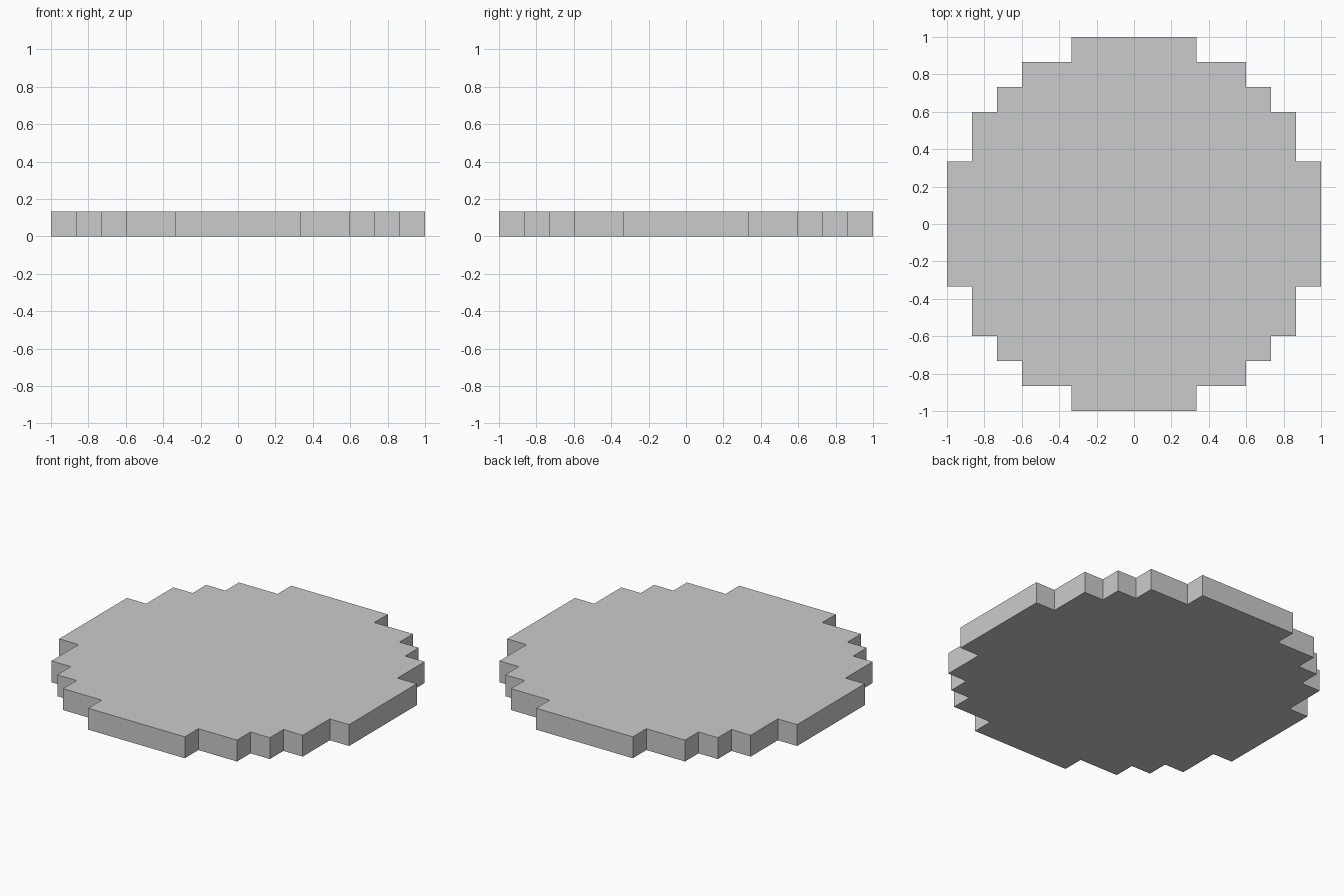
import bpy, bmesh

if "Cube" in bpy.data.objects:
    bpy.data.objects.remove(bpy.data.objects["Cube"])

# One block of the stepped disc is 2/15 wide; profile is in half blocks
HALF = 1 / 15
HEIGHT = 2 / 15

# Stepped corner of one quadrant, running counter-clockwise
corner = [(15, 5), (13, 5), (13, 9), (11, 9), (11, 11),
          (9, 11), (9, 13), (5, 13), (5, 15)]

# Repeat the corner around the centre in quarter turns
outline = []
for _ in range(4):
    outline += corner
    corner = [(-y, x) for x, y in corner]

# Fill the outline and extrude it into a flat slab
bm = bmesh.new()
base = bm.faces.new([bm.verts.new((x * HALF, y * HALF, 0)) for x, y in outline])
top = bmesh.ops.extrude_face_region(bm, geom=[base], use_keep_orig=True)["geom"]
bmesh.ops.translate(bm, vec=(0, 0, HEIGHT),
                    verts=[g for g in top if isinstance(g, bmesh.types.BMVert)])
bmesh.ops.recalc_face_normals(bm, faces=bm.faces)

mesh = bpy.data.meshes.new("stepped_disc")
bm.to_mesh(mesh)
bm.free()
disc = bpy.data.objects.new("stepped_disc", mesh)
bpy.context.collection.objects.link(disc)
